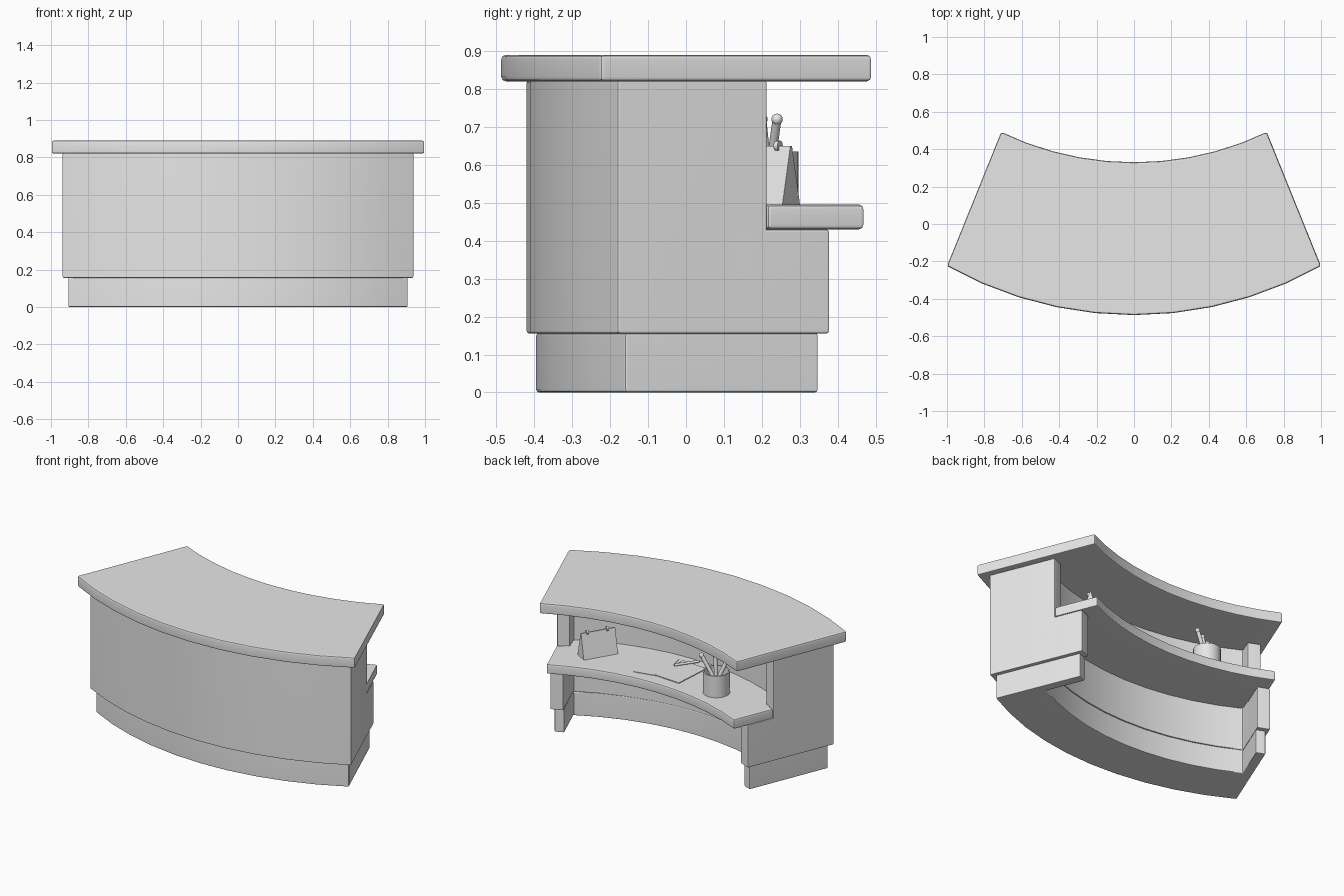
import bpy, bmesh, math
from mathutils import Vector, Matrix

cube = bpy.data.objects.get("Cube")
if cube:
    bpy.data.objects.remove(cube, do_unlink=True)

grey = bpy.data.materials.new("light_grey")
grey.use_nodes = True
GREY = (0.8, 0.8, 0.8, 1)
grey.diffuse_color = GREY
grey.node_tree.nodes["Principled BSDF"].inputs["Base Color"].default_value = GREY

SLOPE = 0.408                      # how fast the ends taper towards the back
INWARD = Vector((-SLOPE, 1)).normalized()
INWARD = Vector((-INWARD.y, INWARD.x))
SHELF_TOP = 0.495


def finish(name, bm, bevel=0.0):
    """Bevel the hard edges, store the mesh and shade it."""
    bmesh.ops.recalc_face_normals(bm, faces=bm.faces)
    if bevel:
        hard = [e for e in bm.edges if e.calc_face_angle(0) > math.radians(35)]
        bmesh.ops.bevel(bm, geom=hard, offset=bevel, segments=2, profile=0.5,
                        affect='EDGES', clamp_overlap=True)
    mesh = bpy.data.meshes.new(name)
    bm.to_mesh(mesh)
    bm.free()
    mesh.materials.append(grey)
    ob = bpy.data.objects.new(name, mesh)
    bpy.context.collection.objects.link(ob)
    bpy.ops.object.select_all(action='DESELECT')
    ob.select_set(True)
    bpy.context.view_layer.objects.active = ob
    bpy.ops.object.shade_smooth_by_angle(angle=math.radians(35))
    if bevel:
        ob.modifiers.new("even_shading", 'WEIGHTED_NORMAL').keep_sharp = True
    return ob


def prism(name, outline, z0, z1, bevel=0.0, matrix=None):
    bm = bmesh.new()
    face = bm.faces.new([bm.verts.new((p[0], p[1], z0)) for p in outline])
    top = bmesh.ops.extrude_face_region(bm, geom=[face])
    verts = [v for v in top["geom"] if isinstance(v, bmesh.types.BMVert)]
    bmesh.ops.translate(bm, verts=verts, vec=(0, 0, z1 - z0))
    if matrix:
        bm.transform(matrix)
    return finish(name, bm, bevel)


def arc(end, mid_y, steps=10):
    """Circular arc from -x to +x through both ends and the middle."""
    w, sag = end[0], end[1] - mid_y
    r = (w * w + sag * sag) / (2 * sag)
    half = math.asin(w / r)
    angles = [half * (2 * i / steps - 1) for i in range(steps + 1)]
    return [Vector((r * math.sin(a), mid_y + r - r * math.cos(a))) for a in angles]


def mirrored(points):
    return [Vector((-p.x, p.y)) for p in reversed(points)]


def side(corner, y, inset=0.0):
    """Point on the tapering end, moved inwards by the panel thickness."""
    return Vector((corner[0] - SLOPE * (y - corner[1]), y)) + INWARD * inset


def curved_wall(name, corner, front_y, end_y, thick, wall_y, inner_y, z0, z1, bevel):
    """U-shaped plan: curved front with a panel at each end."""
    ends = [side(corner, end_y), side(corner, end_y, thick)]
    inner = arc(side(corner, wall_y, thick), inner_y)[::-1]
    prism(name, arc(corner, front_y) + ends + inner + mirrored(ends), z0, z1, bevel)


# Desk carcass
body = (0.94, -0.18)
curved_wall("plinth", (0.91, -0.16), -0.395, 0.35, 0.06, 0.12, -0.09, 0, 0.157, 0.008)
curved_wall("front_body", body, -0.42, 0.215, 0.08, 0.13, -0.085, 0.155, 0.825, 0.008)
for name, sx in (("left_end_panel", 1), ("right_end_panel", -1)):
    pts = [side(body, 0.13), side(body, 0.38), side(body, 0.38, 0.08), side(body, 0.16, 0.08)]
    prism(name, [(sx * p.x, p.y) for p in pts], 0.155, 0.43, 0.008)

# Countertop and work shelf
prism("countertop", arc((1.0, -0.225), -0.487) + arc((0.71, 0.492), 0.33)[::-1],
      0.82, 0.89, 0.012)
notch = [side(body, 0.215, 0.04), side(body, 0.215)]
prism("work_shelf", arc((0.74, 0.07), -0.13) + notch + arc(side(body, 0.472), 0.318)[::-1]
      + mirrored(notch), 0.43, SHELF_TOP, 0.012)


def rod(name, start, end, radius, tip=0.0):
    """Round bar between two points, with an optional ball on the end."""
    start, end = Vector(start), Vector(end)
    d = end - start
    place = Matrix.Translation((start + end) / 2) @ d.to_track_quat('Z', 'Y').to_matrix().to_4x4()
    bm = bmesh.new()
    bmesh.ops.create_cone(bm, cap_ends=True, segments=12, radius1=radius, radius2=radius,
                          depth=d.length, matrix=place)
    if tip:
        bmesh.ops.create_uvsphere(bm, u_segments=12, v_segments=8, radius=tip,
                                  matrix=Matrix.Translation(end))
    finish(name, bm)


# Pen cup, hollowed from the top
cup = Vector((-0.37, 0.217, SHELF_TOP))
CUP_H = 0.14
bm = bmesh.new()
bmesh.ops.create_cone(bm, cap_ends=True, segments=28, radius1=0.08, radius2=0.08, depth=CUP_H,
                      matrix=Matrix.Translation(cup + Vector((0, 0, CUP_H / 2))))
lid = max(bm.faces, key=lambda f: f.calc_center_median().z)
bmesh.ops.inset_region(bm, faces=[lid], thickness=0.008)
floor = bmesh.ops.extrude_face_region(bm, geom=[lid])
bmesh.ops.delete(bm, geom=[lid], context='FACES_ONLY')
bmesh.ops.translate(bm, verts=[v for v in floor["geom"] if isinstance(v, bmesh.types.BMVert)],
                    vec=(0, 0, 0.01 - CUP_H))
finish("pen_cup", bm)

# Pens standing in the cup
for i, tip in enumerate(((-0.28, 0.24, 0.72), (-0.35, 0.2, 0.72), (-0.42, 0.16, 0.72))):
    foot = (cup.x - (tip[0] - cup.x) * 0.3, cup.y - (tip[1] - cup.y) * 0.3, 0.51)
    rod("pen_%d" % (i + 1), foot, tip, 0.012, 0.015)

# Sheets of paper and a loose pen
for name, x, y, deg, h in (("paper_left", 0.13, 0.12, 12, 0.003),
                           ("paper_right", -0.04, 0.11, -4, 0.005)):
    w, l = 0.09, 0.13
    place = Matrix.Translation((x, y, SHELF_TOP)) @ Matrix.Rotation(math.radians(deg), 4, 'Z')
    prism(name, [(-w, -l), (w, -l), (w, l), (-w, l)], 0, h, 0, place)
rod("loose_pen", (0.036, 0.069, 0.506), (-0.053, -0.058, 0.506), 0.008)

# Folded desk calendar with binding rings
LENGTH, RISE = 0.22, 0.155
place = (Matrix.Translation((0.506, 0.183, SHELF_TOP))
         @ Matrix.Rotation(math.radians(59), 4, 'Z') @ Matrix.Rotation(math.pi / 2, 4, 'Y')
         @ Matrix.Rotation(math.pi, 4, 'Z'))
prism("desk_calendar", [(0, -0.045), (0, 0.045), (RISE, 0.004), (RISE, -0.004)],
      -LENGTH / 2, LENGTH / 2, 0, place)
along = Vector((math.cos(math.radians(59)), math.sin(math.radians(59)), 0))
for name, t in (("ring_left", 0.07), ("ring_right", -0.06)):
    centre = Vector((0.506, 0.183, SHELF_TOP + RISE)) + along * t
    rod(name, centre - along * 0.006, centre + along * 0.006, 0.014)
